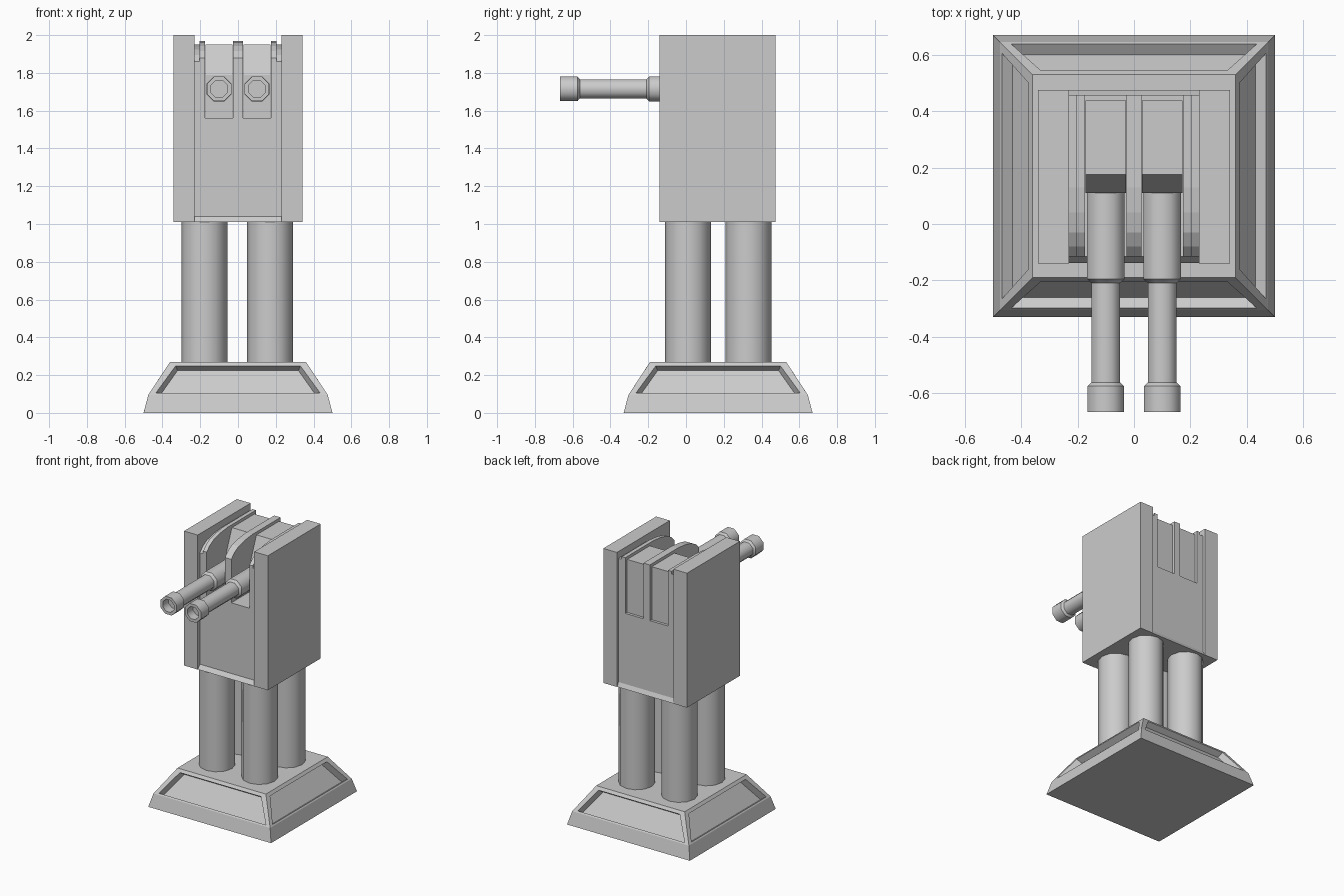
import bpy, bmesh
from math import sin, cos, pi, radians
from mathutils import Matrix, Vector

if "Cube" in bpy.data.objects:
    bpy.data.objects.remove(bpy.data.objects["Cube"])

CY = 0.17  # the stand and body are centred behind the origin


def finish(name, bm, smooth=None):
    bmesh.ops.remove_doubles(bm, verts=bm.verts, dist=1e-5)
    bmesh.ops.recalc_face_normals(bm, faces=bm.faces)
    me = bpy.data.meshes.new(name)
    bm.to_mesh(me)
    bm.free()
    ob = bpy.data.objects.new(name, me)
    bpy.context.collection.objects.link(ob)
    if smooth:
        bpy.ops.object.select_all(action='DESELECT')
        ob.select_set(True)
        bpy.context.view_layer.objects.active = ob
        bpy.ops.object.shade_smooth_by_angle(angle=radians(smooth))
    return ob


def extrude_x(name, profile, x0, x1):
    """Side profile in (y, z), extruded from x0 to x1."""
    bm = bmesh.new()
    a = [bm.verts.new((x0, y, z)) for y, z in profile]
    b = [bm.verts.new((x1, y, z)) for y, z in profile]
    bm.faces.new(a)
    bm.faces.new(b[::-1])
    n = len(profile)
    for i in range(n):
        j = (i + 1) % n
        bm.faces.new((a[i], a[j], b[j], b[i]))
    return finish(name, bm)


def lathe_y(name, profile, x, z, sides):
    """Profile of (radius, y) turned around an axis parallel to y."""
    bm = bmesh.new()
    rings = []
    for r, y in profile:
        angles = [2 * pi * (k + 0.5) / sides for k in range(sides)]
        rings.append([bm.verts.new((x + r * cos(t), y, z + r * sin(t))) for t in angles])
    for p, q in zip(rings, rings[1:]):
        for k in range(sides):
            m = (k + 1) % sides
            bm.faces.new((p[k], p[m], q[m], q[k]))
    bm.faces.new(rings[0])
    bm.faces.new(rings[-1])
    return finish(name, bm, 46)


# Base: one side with a sunken panel, repeated four times
def trapezoid(low, high):
    (w0, d0, z0), (w1, d1, z1) = low, high
    return [Vector(p) for p in ((-w0, -d0, z0), (w0, -d0, z0), (w1, -d1, z1), (-w1, -d1, z1))]


slope = trapezoid((0.475, 0.475, 0.095), (0.36, 0.36, 0.27))
outline = trapezoid((0.435, 0.468, 0.105), (0.33, 0.374, 0.249))
floor = [p + Vector((0, 0.038, -0.025)) for p in outline]
for p in floor:
    p.x *= 0.97
skirt = trapezoid((0.5, 0.5, 0), (0.475, 0.475, 0.095))
bm = bmesh.new()
for k in range(4):
    rot = Matrix.Translation((0, CY, 0)) @ Matrix.Rotation(k * pi / 2, 4, 'Z')

    def quad(pts):
        bm.faces.new([bm.verts.new(rot @ p) for p in pts])

    quad(skirt)
    for a, b in ((slope, outline), (outline, floor)):
        for i in range(4):
            j = (i + 1) % 4
            quad((a[i], a[j], b[j], b[i]))
    quad(floor)
bmesh.ops.remove_doubles(bm, verts=bm.verts, dist=1e-5)
bmesh.ops.holes_fill(bm, edges=bm.edges, sides=4)
finish("base", bm)

# Four round legs
for sx, x in (("left", -0.178), ("right", 0.17)):
    for sy, y in (("front", 0.01), ("back", 0.33)):
        bm = bmesh.new()
        bmesh.ops.create_cone(bm, cap_ends=True, segments=12, radius1=0.122, radius2=0.122,
                              depth=0.76, matrix=Matrix.Translation((x, y, 0.64)))
        finish(f"{sy}_{sx}_leg", bm, 40)

# Body: two tall side plates and a recessed core
F, B = -0.115, 0.458
plate = [(-0.14, 1.01), (0.475, 1.01), (0.475, 2.0), (-0.14, 2.0)]
for side, s in (("left", -1), ("right", 1)):
    extrude_x(f"{side}_side_plate", plate, s * 0.23, s * 0.341)
extrude_x("body_core", [(-0.138, 1.01), (F, 1.04), (F, 1.56), (B, 1.56), (B, 1.04), (0.473, 1.01)],
          -0.23, 0.23)


# Curved fins dividing the gun slots, with a lower strip beside each plate
def fin(drop):
    arc = [(F, 1.88), (-0.08, 1.915), (-0.03, 1.943), (0.04, 1.96), (0.13, 1.97), (B, 1.97)]
    return [(F, 1.56)] + [(y, z - drop) for y, z in arc] + [(B, 1.56)]


extrude_x("middle_fin", fin(0), -0.026, 0.026)
for side, s in (("left", -1), ("right", 1)):
    extrude_x(f"{side}_fin", fin(0), s * 0.174, s * 0.203)
    extrude_x(f"{side}_fin_strip", fin(0.02), s * 0.203, s * 0.23)

# Guns: breech block in each slot and a stepped barrel with a bored muzzle
breech = [(0.11, 1.56), (0.11, 1.79), (0.175, 1.95), (0.438, 1.95), (0.438, 1.56)]
barrel = [(0.072, 0.12), (0.072, -0.195), (0.055, -0.21), (0.055, -0.562), (0.07, -0.575),
          (0.07, -0.667), (0.048, -0.667), (0.048, -0.6)]
for side, s in (("left", -1), ("right", 1)):
    extrude_x(f"{side}_breech", breech, s * 0.028, s * 0.172)
    lathe_y(f"{side}_barrel", barrel, s * 0.1, 1.715, 8)
